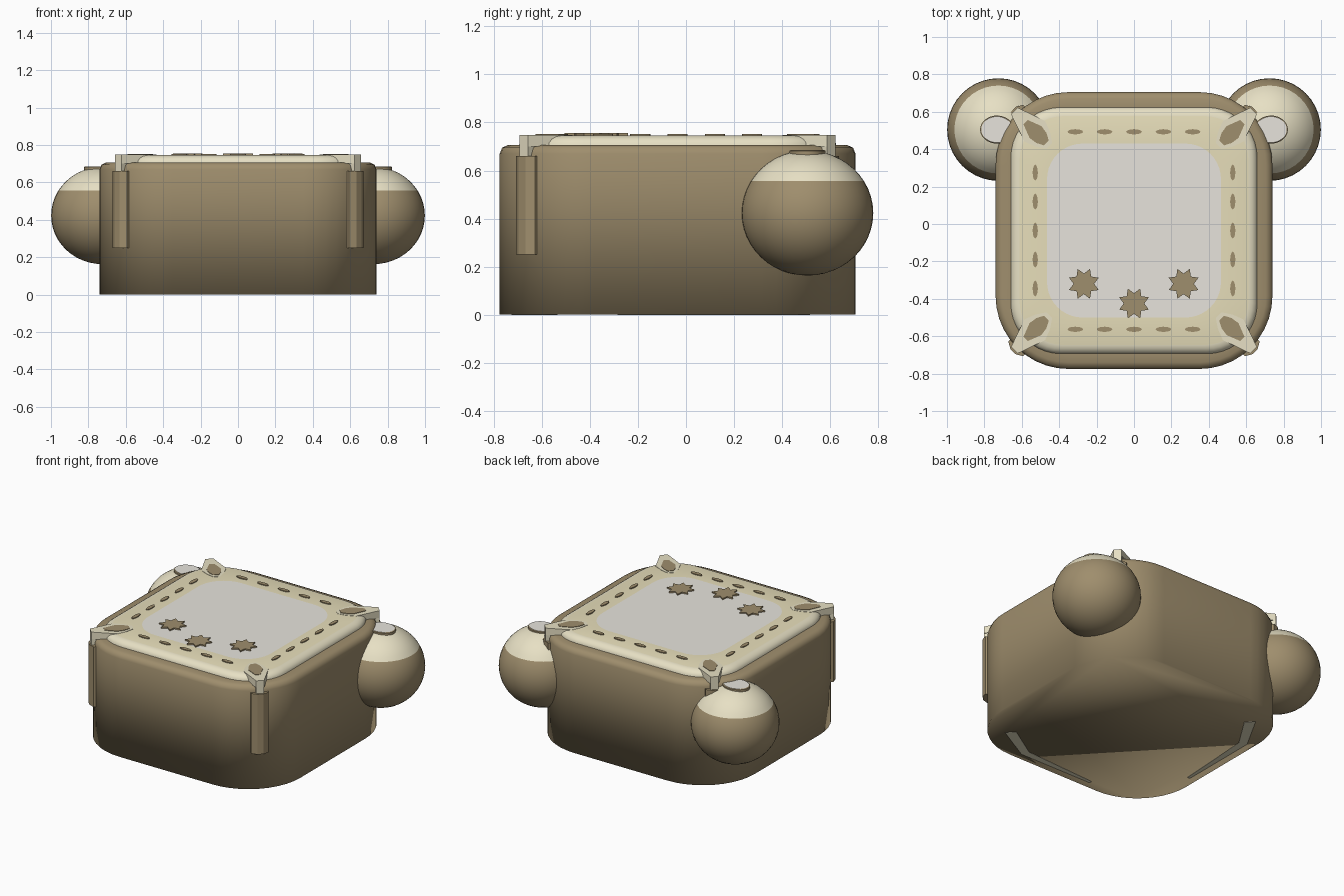
import bpy, bmesh, math
from mathutils import Vector

if "Cube" in bpy.data.objects:
    bpy.data.objects.remove(bpy.data.objects["Cube"])

CY = -0.035                      # centre of the box in y


def material(name, r, g, b):
    def lin(c):
        c /= 255
        return c / 12.92 if c < 0.04045 else ((c + 0.055) / 1.055) ** 2.4
    m = bpy.data.materials.new(name)
    m.diffuse_color = (lin(r), lin(g), lin(b), 1)
    m.use_nodes = True
    m.node_tree.nodes["Principled BSDF"].inputs["Base Color"].default_value = m.diffuse_color
    return m


BROWN = material("brown", 159, 142, 109)
CREAM = material("cream", 232, 225, 197)
BEIGE = material("beige", 231, 222, 186)
GREY = material("warm_grey", 231, 228, 220)


def finish(bm, name, mats, smooth=None):
    bmesh.ops.recalc_face_normals(bm, faces=bm.faces)
    me = bpy.data.meshes.new(name)
    bm.to_mesh(me)
    bm.free()
    for m in mats:
        me.materials.append(m)
    ob = bpy.data.objects.new(name, me)
    bpy.context.collection.objects.link(ob)
    if smooth:
        bpy.ops.object.select_all(action='DESELECT')
        ob.select_set(True)
        bpy.context.view_layer.objects.active = ob
        if smooth == 'ALL':
            bpy.ops.object.shade_smooth()
        else:
            bpy.ops.object.shade_smooth_by_angle(angle=math.radians(smooth))
    return ob


def rounded_square(half, radius, n=10):
    pts = []
    for k in range(4):
        a0 = k * math.pi / 2
        cx = (half - radius) * (1 if k in (0, 3) else -1)
        cy = (half - radius) * (1 if k in (0, 1) else -1)
        for i in range(n + 1):
            a = a0 + math.pi / 2 * i / n
            pts.append((cx + radius * math.cos(a), CY + cy + radius * math.sin(a)))
    return pts


def loft(bm, rings):
    """Skin a stack of (outline, z) rings; returns the end cap."""
    loops = [[bm.verts.new((x, y, z)) for x, y in pts] for pts, z in rings]
    n = len(loops[0])
    for a, b in zip(loops, loops[1:]):
        for i in range(n):
            bm.faces.new((a[i], a[(i + 1) % n], b[(i + 1) % n], b[i]))
    bm.faces.new(loops[0][::-1])
    return bm.faces.new(loops[-1])


def prism(name, pts, z0, z1, mat):
    bm = bmesh.new()
    loft(bm, [(pts, z0), (pts, z1)])
    return finish(bm, name, [mat])


# Rounded box body
bm = bmesh.new()
loft(bm, [(rounded_square(h, r), z) for h, r, z in
          ((.74, .39, .001), (.74, .39, .67), (.73, .38, .695),
           (.705, .355, .706), (.66, .31, .707))])
finish(bm, "body", [BROWN], 'ALL')

# Thin lining strips on the underside, along the front and left
prism("base_lining_front", [(-.25, CY - .69), (.3, CY - .69), (.55, CY - .55), (.5, CY - .5),
                            (.28, CY - .64), (-.25, CY - .67)], 0, .003, CREAM)
prism("base_lining_left", [(-.69, CY - .25), (-.69, CY + .3), (-.55, CY + .55), (-.5, CY + .5),
                           (-.64, CY + .28), (-.67, CY - .25)], 0, .003, CREAM)

# Cushion lid: cream rim, beige border, grey centre
bm = bmesh.new()
centre = loft(bm, [(rounded_square(h, r), z) for h, r, z in
                   ((.66, .27, .69), (.658, .268, .715), (.648, .258, .73),
                    (.632, .245, .741), (.612, .235, .746), (.465, .19, .746))])
for f in bm.faces:
    if min(v.co.z for v in f.verts) > .7455:
        f.material_index = 1
centre.material_index = 2
finish(bm, "lid_cushion", [CREAM, BEIGE, GREY], 40)


# Corner flaps, patches and straps, laid out along each diagonal
def diagonal(sx, sy, outline):
    d = Vector((sx, sy)) / math.sqrt(2)
    t = Vector((-d.y, d.x))
    return [(d.x * u + t.x * v, CY + d.y * u + t.y * v) for u, v in outline]


def mirrored(half):
    return half + [(u, -v) for u, v in reversed(half)]


FLAP = mirrored([(.64, .022), (.69, .055), (.75, .078), (.775, .07), (.905, .025)])
PATCH = mirrored([(.662, .018), (.70, .038), (.745, .045), (.82, .016)])
LIP = mirrored([(.855, .025), (.905, .025)])
STRAP = mirrored([(.86, .055), (.895, .055), (.915, .02)])
for sx in (-1, 1):
    for sy in (-1, 1):
        tag = ("left" if sx < 0 else "right") + ("_front" if sy < 0 else "_back")
        prism("flap_" + tag, diagonal(sx, sy, FLAP), .70, .748, CREAM)
        prism("flap_lip_" + tag, diagonal(sx, sy, LIP), .65, .747, CREAM)
        prism("flap_patch_" + tag, diagonal(sx, sy, PATCH), .746, .751, BROWN)
        prism("strap_" + tag, diagonal(sx, sy, STRAP), .25, .66, BROWN)


# Stitches around the border
def stitch(x, y, along_x):
    pts = []
    for i in range(12):
        a = math.tau * i / 12
        u, v = .042 * math.cos(a), .014 * math.sin(a)
        pts.append((x + u, y + v) if along_x else (x + v, y + u))
    prism("stitch", pts, .745, .752, BROWN)


for i in range(-2, 3):
    for s in (-1, 1):
        stitch(.157 * i, CY + .528 * s, True)
        stitch(.528 * s, CY + .155 * i, False)

# Eight-pointed stars
for x, y in ((-.268, -.32), (0, -.425), (.265, -.32)):
    pts = []
    for i in range(16):
        a = math.tau * (i + 1) / 16
        r = .055 if i % 2 else .086
        pts.append((x + r * math.cos(a), y + r * math.sin(a)))
    prism("star", pts, .745, .755, BROWN)

# Side balls with cream tops and a grey button on each
for s in (-1, 1):
    side = "left" if s < 0 else "right"
    bm = bmesh.new()
    bmesh.ops.create_uvsphere(bm, u_segments=40, v_segments=24, radius=1)
    for v in bm.verts:
        x, y, z = v.co
        v.co = (s * .725 + x * .274, .505 + y * .274, .423 + z * .26)
    bmesh.ops.bisect_plane(bm, geom=bm.verts[:] + bm.edges[:] + bm.faces[:],
                           plane_co=(0, 0, .556), plane_no=(0, 0, 1))
    for f in bm.faces:
        f.material_index = int(f.calc_center_median().z > .556)
    finish(bm, "ball_" + side, [BROWN, CREAM], 40)

    def ellipse(k):
        return [(s * .733 + .09 * k * math.cos(math.tau * i / 32),
                 .505 + .075 * k * math.sin(math.tau * i / 32)) for i in range(32)]
    bm = bmesh.new()
    top = loft(bm, [(ellipse(1), .665), (ellipse(1), .682), (ellipse(.93), .686)])
    top.material_index = 1
    finish(bm, "button_" + side, [BROWN, GREY], 30)
